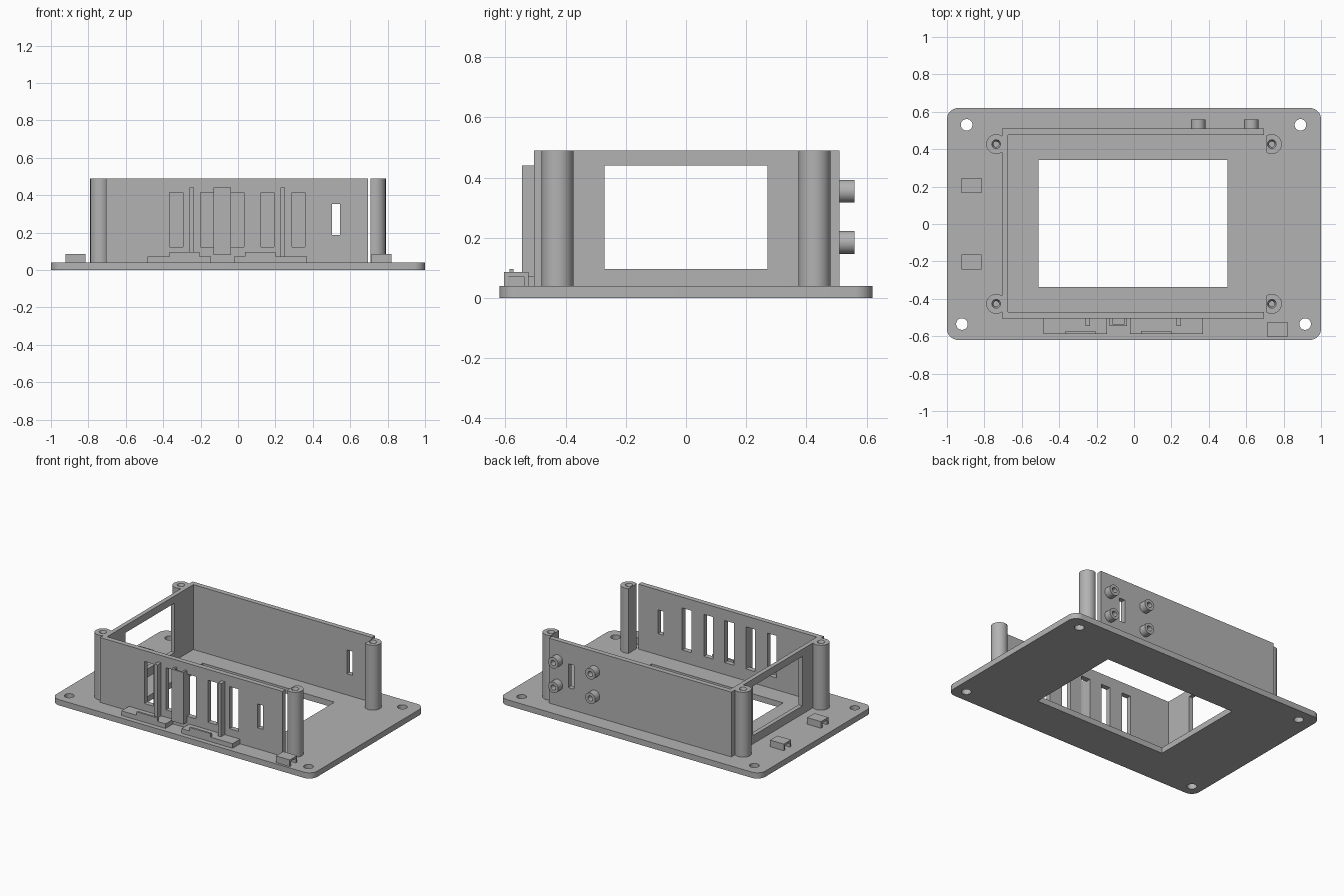
import bpy
import bmesh
from math import radians
from mathutils import Matrix, Vector

cube = bpy.data.objects.get("Cube")
if cube:
    bpy.data.objects.remove(cube, do_unlink=True)

grey = bpy.data.materials.new("plain grey")
grey.use_nodes = True
GREY = (0.45, 0.45, 0.45, 1)
grey.diffuse_color = GREY
grey.node_tree.nodes["Principled BSDF"].inputs["Base Color"].default_value = GREY

BASE_TOP, WALL_TOP = 0.04, 0.49


def finish(name, bm):
    mesh = bpy.data.meshes.new(name)
    bmesh.ops.recalc_face_normals(bm, faces=bm.faces)
    bm.to_mesh(mesh)
    bm.free()
    mesh.materials.append(grey)
    obj = bpy.data.objects.new(name, mesh)
    bpy.context.collection.objects.link(obj)
    return obj


def box(name, x, y, z):
    bm = bmesh.new()
    size = Vector((x[1] - x[0], y[1] - y[0], z[1] - z[0]))
    mid = Vector((sum(x) / 2, sum(y) / 2, sum(z) / 2))
    bmesh.ops.create_cube(bm, size=1, matrix=Matrix.Translation(mid) @ Matrix.Diagonal(size.to_4d()))
    return finish(name, bm)


def rod(name, center, r1, r2, depth, axis="Z"):
    bm = bmesh.new()
    turn = Matrix.Rotation(radians(-90), 4, "X") if axis == "Y" else Matrix()
    bmesh.ops.create_cone(bm, cap_ends=True, segments=40, radius1=r1, radius2=r2,
                          depth=depth, matrix=Matrix.Translation(center) @ turn)
    return finish(name, bm)


def prism(name, outline, axis, lo, hi):
    # Extrude a closed outline along one axis
    bm = bmesh.new()
    place = {"X": lambda a, b: (lo, a, b), "Z": lambda a, b: (a, b, lo)}[axis]
    face = bm.faces.new([bm.verts.new(place(*p)) for p in outline])
    out = bmesh.ops.extrude_face_region(bm, geom=[face])
    step = Vector((hi - lo, 0, 0)) if axis == "X" else Vector((0, 0, hi - lo))
    bmesh.ops.translate(bm, vec=step, verts=[v for v in out["geom"] if isinstance(v, bmesh.types.BMVert)])
    return finish(name, bm)


def cut(obj, cutters):
    for cutter in cutters:
        cutter.hide_render = True
        mod = obj.modifiers.new("cut", "BOOLEAN")
        mod.operation = "DIFFERENCE"
        mod.solver = "EXACT"
        mod.object = cutter
    graph = bpy.context.evaluated_depsgraph_get()
    mesh = bpy.data.meshes.new_from_object(obj.evaluated_get(graph))
    obj.modifiers.clear()
    obj.data = mesh
    for cutter in cutters:
        bpy.data.objects.remove(cutter, do_unlink=True)


def smooth(obj):
    bpy.ops.object.select_all(action="DESELECT")
    obj.select_set(True)
    bpy.context.view_layer.objects.active = obj
    bpy.ops.object.shade_smooth_by_angle(angle=radians(30))


# Base plate with rounded corners, display window and screw holes
base = box("base_plate", (-1, 1), (-0.62, 0.62), (0, BASE_TOP))
bm = bmesh.new()
bm.from_mesh(base.data)
uprights = [e for e in bm.edges if abs(e.verts[0].co.z - e.verts[1].co.z) > 0.01]
bmesh.ops.bevel(bm, geom=uprights, offset=0.06, segments=8, profile=0.5, affect="EDGES")
bm.to_mesh(base.data)
bm.free()
holes = [rod("cutter", (x, y, 0.02), 0.031, 0.031, 0.2)
         for x, y in ((-0.895, 0.53), (0.89, 0.53), (-0.92, -0.535), (0.915, -0.535))]
cut(base, holes + [box("cutter", (-0.51, 0.5), (-0.337, 0.343), (-0.1, 0.1))])
smooth(base)

# Three walls; the +x end stays open
wall_z = (BASE_TOP, WALL_TOP)
front = box("front_wall", (-0.705, 0.695), (-0.505, -0.47), wall_z)
back = box("back_wall", (-0.705, 0.695), (0.475, 0.51), wall_z)
side = box("side_wall", (-0.705, -0.675), (-0.47, 0.475), wall_z)
cut(side, [box("cutter", (-0.8, -0.6), (-0.27, 0.27), (0.097, 0.44))])
slots = [box("cutter", (x, x + 0.07), (-0.6, -0.4), (0.123, 0.415))
         for x in (-0.365, -0.2, -0.038, 0.122, 0.288)]
cut(front, slots + [box("cutter", (0.503, 0.545), (-0.6, -0.4), (0.187, 0.352))])
cut(back, [box("cutter", (0.503, 0.545), (0.4, 0.6), (0.187, 0.352))])

# Corner posts with countersunk screw holes and flat inner sides
for sx, end in ((-1, "right"), (1, "left")):
    for sy, depth_name in ((-1, "front"), (1, "back")):
        x, y = 0.737 * sx, 0.427 * sy
        post = rod(f"{depth_name}_{end}_post", (x, y, (BASE_TOP + WALL_TOP) / 2),
                   0.053, 0.053, WALL_TOP - BASE_TOP)
        flat = (-0.704, -0.6) if sx < 0 else (0.6, 0.708)
        cut(post, [box("cutter", flat, (y - 0.1, y + 0.1), (0, 0.6)),
                   rod("cutter", (x, y, 0.4), 0.015, 0.015, 0.3),
                   rod("cutter", (x, y, 0.485), 0.015, 0.028, 0.03)])
        smooth(post)

# Hollow sockets on the back wall
for x in (0.343, 0.627):
    for z in (0.185, 0.355):
        socket = rod("back_socket", (x, 0.535, z), 0.038, 0.038, 0.05, "Y")
        cut(socket, [rod("cutter", (x, 0.553, z), 0.018, 0.018, 0.06, "Y")])
        smooth(socket)

# Thin upright ribs on the front
for x in (-0.26, 0.228):
    box("front_rib", (x, x + 0.024), (-0.545, -0.505), (BASE_TOP, 0.44))

# Upright U channel at the middle of the front
prism("front_channel", [(-0.13, -0.505), (-0.13, -0.545), (-0.038, -0.545), (-0.038, -0.505),
                        (-0.052, -0.505), (-0.052, -0.535), (-0.116, -0.535), (-0.116, -0.505)],
      "Z", 0.08, 0.44)

# Low front ledges with a raised lip
for x0, x1, lip0, lip1 in ((-0.483, -0.145, -0.367, -0.207), (-0.022, 0.37, 0.037, 0.2)):
    box("front_ledge", (x0, x1), (-0.587, -0.505), (BASE_TOP, 0.072))
    box("ledge_lip", (lip0, lip1), (-0.587, -0.573), (0.072, 0.096))

# Cable clips: small bridges open along x
for x, y in ((-0.922, 0.165), (-0.922, -0.243), (0.714, -0.604)):
    w, t, top = 0.08, 0.014, 0.086
    prism("cable_clip", [(y, BASE_TOP), (y, top), (y + w, top), (y + w, BASE_TOP),
                         (y + w - t, BASE_TOP), (y + w - t, top - t),
                         (y + t, top - t), (y + t, BASE_TOP)], "X", x, x + 0.106)
